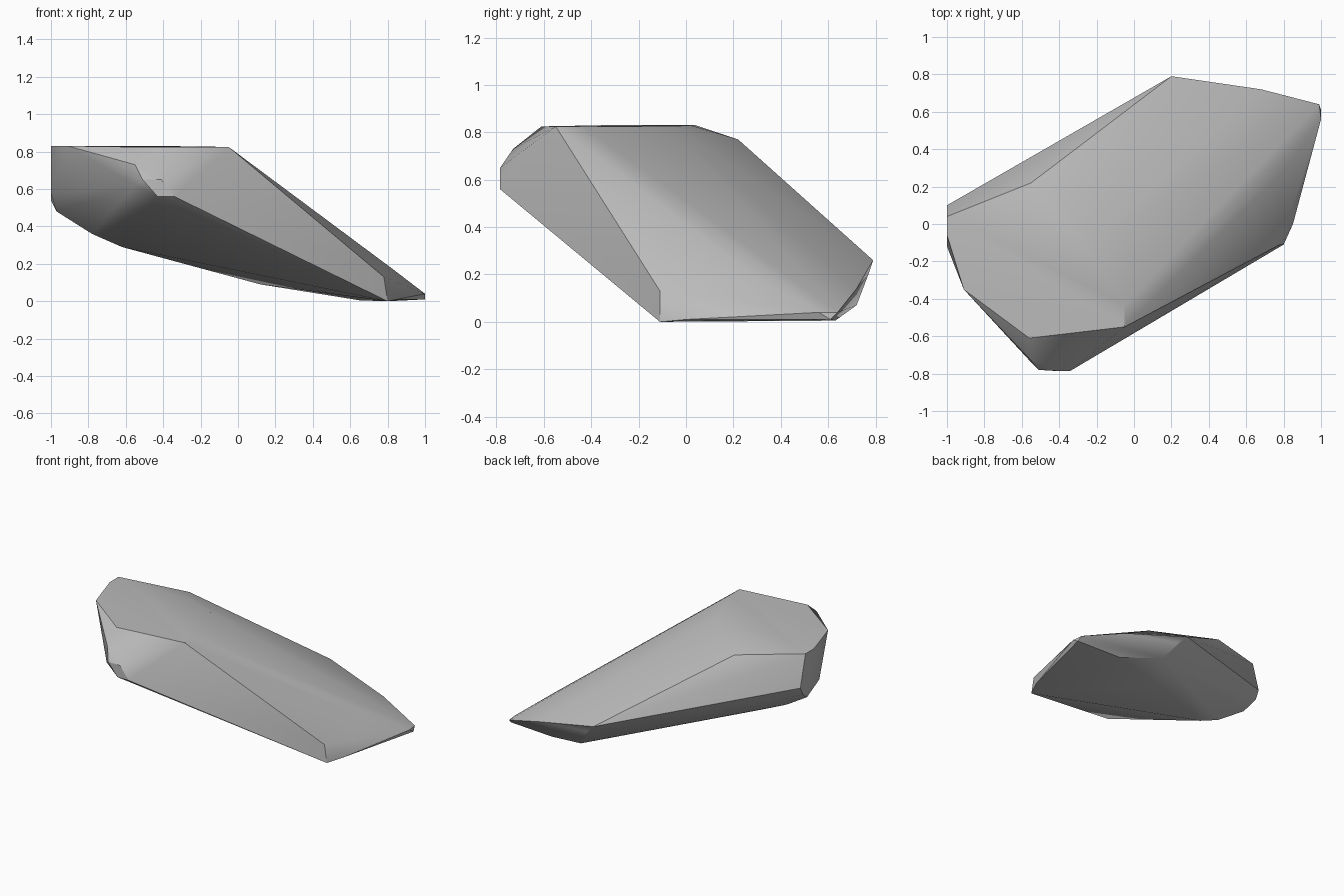
import bpy, bmesh, math

if "Cube" in bpy.data.objects:
    bpy.data.objects.remove(bpy.data.objects["Cube"])

# Key corners of the slanted boulder, grouped by region; the hull joins them
top_rim = [(-1, 0.04, 0.83), (-1, -0.06, 0.83), (-0.91, -0.35, 0.83), (-0.56, -0.61, 0.825),
           (-0.05, -0.55, 0.825), (-0.05, -0.43, 0.825), (-0.18, -0.06, 0.825),
           (-0.4, 0.02, 0.83), (-0.55, 0.22, 0.77)]
front_nose = [(-0.55, -0.73, 0.73), (-0.51, -0.78, 0.65), (-0.55, -0.74, 0.62),
              (-0.41, -0.785, 0.65), (-0.43, -0.785, 0.56), (-0.34, -0.785, 0.56)]
left_end = [(-1, 0.1, 0.6), (-1, 0.07, 0.54), (-1, -0.12, 0.58), (-0.97, -0.02, 0.48)]
underside = [(-0.78, -0.06, 0.36), (-0.62, -0.05, 0.29), (0.12, 0.4, 0.09), (0.65, 0.63, 0.005)]
back_foot = [(0.2, 0.79, 0.26), (0.26, 0.77, 0.2), (0.35, 0.72, 0.07), (0.68, 0.72, 0.14)]
right_tip = [(0.99, 0.64, 0.04), (1, 0.56, 0.04), (1, 0.61, 0.01), (0.83, 0.32, 0.17),
             (0.85, 0, 0.01), (0.8, -0.11, 0), (0.78, -0.11, 0.13)]

# Boulder body
bm = bmesh.new()
for p in top_rim + front_nose + left_end + underside + back_foot + right_tip:
    bm.verts.new(p)
hull = bmesh.ops.convex_hull(bm, input=bm.verts)
loose = {v for v in hull["geom_interior"] + hull["geom_unused"]
         if isinstance(v, bmesh.types.BMVert)}
bmesh.ops.delete(bm, geom=list(loose), context='VERTS')
bmesh.ops.dissolve_limit(bm, angle_limit=math.radians(1), verts=bm.verts, edges=bm.edges)
bmesh.ops.recalc_face_normals(bm, faces=bm.faces)
mesh = bpy.data.meshes.new("boulder")
bm.to_mesh(mesh)
bm.free()
boulder = bpy.data.objects.new("boulder", mesh)
bpy.context.collection.objects.link(boulder)

# Stone colour
stone = bpy.data.materials.new("grey_stone")
stone.diffuse_color = (0.5, 0.5, 0.5, 1)
stone.use_nodes = True
stone.node_tree.nodes["Principled BSDF"].inputs["Base Color"].default_value = stone.diffuse_color
mesh.materials.append(stone)

# Soft shading across shallow facets
bpy.context.view_layer.objects.active = boulder
boulder.select_set(True)
bpy.ops.object.shade_smooth_by_angle(angle=math.radians(30))
